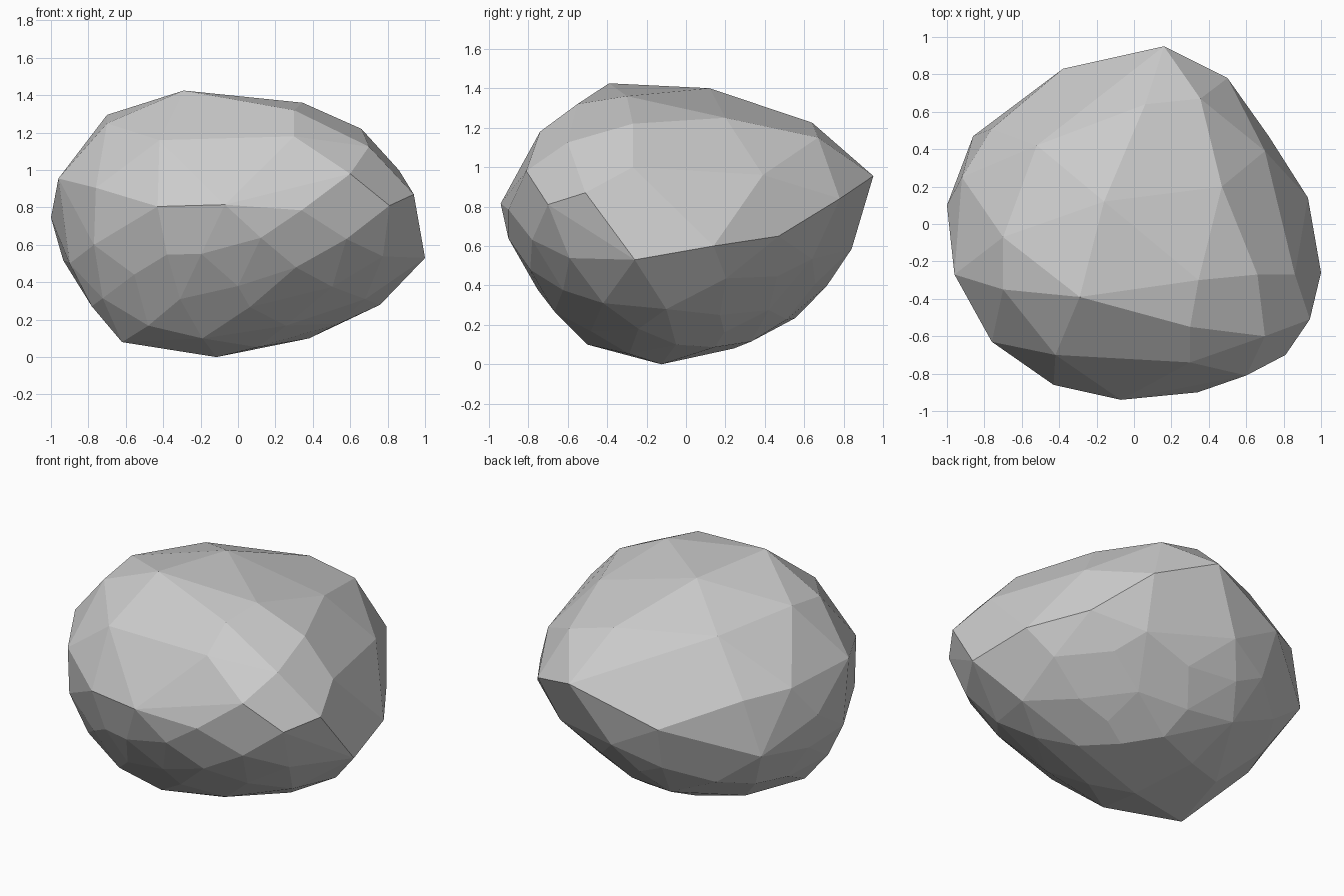
import bpy, bmesh, math

# Chipped corners of the boulder, from crown to base
corners = [
    # crown
    (-.29, -.39, 1.425), (-.16, .12, 1.40), (.345, -.30, 1.36), (.30, -.55, 1.32),
    (-.70, -.07, 1.295), (-.70, -.35, 1.25), (.47, .20, 1.25), (-.52, .42, 1.24),
    (.06, .64, 1.225), (.66, -.27, 1.22),
    # shoulder
    (-.42, -.70, 1.16), (.30, -.74, 1.18), (.355, .67, 1.15), (.70, -.60, 1.125),
    (.86, -.27, 1.0), (.60, -.81, .98), (.70, .39, .96),
    # widest belt
    (-.96, -.27, .955), (.16, .95, .955), (-.92, .25, .95), (-.76, .51, .925),
    (-.76, -.63, .905), (.94, -.51, .87), (.50, .78, .84), (-.07, -.94, .815),
    (-.43, -.86, .805), (.34, -.90, .785), (.81, -.70, .81), (-.38, .83, .76),
    (-1.0, .10, .745), (.72, .47, .65), (.93, .14, .60), (-.77, -.60, .60),
    # underside
    (-.06, .84, .585), (-.86, .47, .58), (1.0, -.26, .53), (-.90, -.30, .50),
    (.31, -.79, .48), (.59, -.63, .445), (-.31, -.67, .31), (.68, -.42, .31),
    (.76, -.10, .28), (.32, .42, .275), (-.28, .555, .235), (-.51, .13, .11),
    (.05, .33, .115), (-.19, -.50, .10), (.38, -.05, .10), (-.62, -.31, .08),
    (-.115, -.125, 0),
]


def shell(points):
    """Wrap points in a faceted convex shell."""
    bm = bmesh.new()
    for p in points:
        bm.verts.new(p)
    bmesh.ops.convex_hull(bm, input=bm.verts)
    bmesh.ops.delete(bm, geom=[v for v in bm.verts if not v.link_faces], context='VERTS')
    bmesh.ops.recalc_face_normals(bm, faces=bm.faces)
    bm.normal_update()
    return bm


# Round out the long edges of the underside, which is fuller than the crown
rough = shell(corners)
bulges = []
for e in rough.edges:
    a, b = e.verts
    mid = (a.co + b.co) / 2
    if e.calc_length() > .5 and .1 < mid.z < .65:
        rise = .4 * e.calc_length() * math.tan(a.normal.angle(b.normal) / 4)
        bulges.append(mid + (a.normal + b.normal).normalized() * min(rise, .06))
rough.free()

# Merge nearly level triangles into broad flat facets
bm = shell(corners + bulges)
bmesh.ops.dissolve_limit(bm, angle_limit=math.radians(4), verts=bm.verts, edges=bm.edges)

mesh = bpy.data.meshes.new("boulder")
bm.to_mesh(mesh)
bm.free()
boulder = bpy.data.objects.new("boulder", mesh)
bpy.context.collection.objects.link(boulder)
